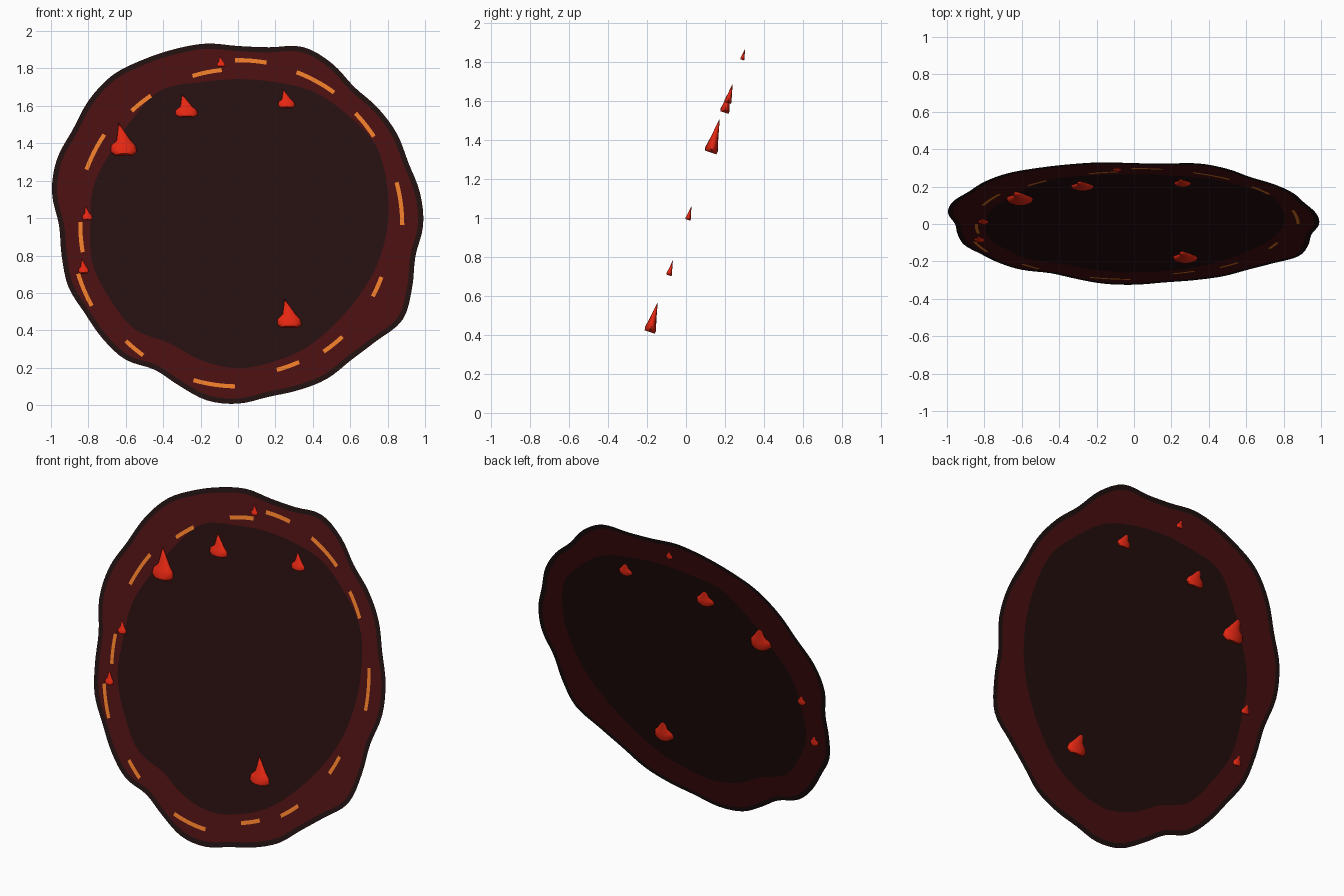
import bpy
import bmesh
from math import sin, cos, radians, pi, tau
from mathutils import Vector

cube = bpy.data.objects.get("Cube")
if cube:
    bpy.data.objects.remove(cube)

CENTRE_Z = 0.963
LEAN = 0.34                                    # backward lean per unit of height
NORMAL = Vector((0, -1, LEAN)).normalized()
STEPS = 144


def material(name, rgb):
    m = bpy.data.materials.new(name)
    m.use_nodes = True
    m.diffuse_color = (*rgb, 1)
    m.node_tree.nodes["Principled BSDF"].inputs["Base Color"].default_value = (*rgb, 1)
    return m


rim_mat = material("charred black", (0.015, 0.005, 0.005))
ring_mat = material("deep blood red", (0.066, 0.0046, 0.0056))
core_mat = material("dark maroon", (0.018, 0.0044, 0.0046))
dash_mat = material("glowing orange", (0.84, 0.2, 0.021))
flame_mat = material("flame red", (0.78, 0.02, 0.006))


def on_plane(x, z, lift=0.0):
    """Point of the leaning plane at x, z, raised along its normal."""
    return Vector((x, LEAN * (z - CENTRE_Z), z)) + NORMAL * lift


def polar(angle, radius, lift=0.0):
    return on_plane(radius * cos(angle), CENTRE_Z + radius * sin(angle), lift)


def wavy(radii, angle):
    """Smooth closed curve through evenly spaced radii."""
    n = len(radii)
    f = angle / tau * n
    i = int(f)
    t = f - i
    a, b, c, d = (radii[(i + k) % n] for k in (-1, 0, 1, 2))
    return b + 0.5 * t * (c - a + t * (2*a - 5*b + 4*c - d + t * (3*(b - c) + d - a)))


def finish(name, bm, mat, smooth=False):
    mesh = bpy.data.meshes.new(name)
    bm.to_mesh(mesh)
    bm.free()
    mesh.materials.append(mat)
    obj = bpy.data.objects.new(name, mesh)
    bpy.context.collection.objects.link(obj)
    if smooth:
        bpy.ops.object.select_all(action='DESELECT')
        obj.select_set(True)
        bpy.context.view_layer.objects.active = obj
        bpy.ops.object.shade_smooth_by_angle(angle=radians(50))
    return obj


def bridge(bm, a, b, closed=True):
    n = len(a)
    for i in range(n if closed else n - 1):
        j = (i + 1) % n
        bm.faces.new((a[i], b[i], b[j], a[j]))


# Wavy outlines of the outer edge and of the opening
outer = [.99, .988, .97, .98, .975, .965, 1, 1.013, .965, .957, .985, 1,
         1.02, 1.045, 1.04, 1.02, 1.03, 1.01, .957, .957, .965, .945, .945, .938,
         .893, .915, .952, .955, .933, .94, .95, .942, .965, 1.015, .99, .963]
inner = [.80, .825, .85, .83, .82, .79, .78, .79, .83, .80, .785, .80,
         .79, .805, .79, .785, .73, .75, .765, .755, .75, .74, .75, .775]
angles = [tau * i / STEPS for i in range(STEPS)]
edge = [wavy(outer, a) for a in angles]
ring_edge = [r - 0.028 for r in edge]
core_edge = [wavy(inner, a) for a in angles]


def band(name, outside, inside, mat):
    bm = bmesh.new()
    loops = [[bm.verts.new(polar(a, r)) for a, r in zip(angles, radii)]
             for radii in (inside, outside)]
    bridge(bm, *loops)
    finish(name, bm, mat)


band("outer_rim", edge, ring_edge, rim_mat)
band("portal_ring", ring_edge, core_edge, ring_mat)

# Dark centre sheet
bm = bmesh.new()
hub = bm.verts.new(polar(0, 0))
loop = [bm.verts.new(polar(a, r)) for a, r in zip(angles, core_edge)]
for i in range(STEPS):
    bm.faces.new((hub, loop[i], loop[(i + 1) % STEPS]))
finish("portal_centre", bm, core_mat)

# Glowing dashes: start angle, end angle, radius
dashes = [(96, 107, .832), (80, 91, .88), (54, 69, .874), (33, 43.5, .866),
          (0, 15, .878), (-28, -20, .816), (-56, -47, .818), (-75, -66, .803),
          (254, 269, .864), (226, 234, .863), (197, 209, .894), (179, 190, .843),
          (146, 160, .862), (124, 133, .833)]
for k, (start, end, radius) in enumerate(dashes):
    bm = bmesh.new()
    arc = [radians(start + (end - start) * i / 8) for i in range(9)]
    loops = [[bm.verts.new(polar(a, radius + w, 0.004)) for a in arc]
             for w in (-0.011, 0.011)]
    bridge(bm, *loops, closed=False)
    finish(f"glow_dash_{k + 1}", bm, dash_mat)

# Bent flame cones: height fraction, sideways shift, half width, half depth
flame_profile = [(0, 0, .34, .18), (.1, 0, .5, .2), (.3, -.02, .47, .15),
                 (.46, -.01, .27, .11), (.72, -.1, .14, .06)]


def flame(name, x, base, height, width, sides=16):
    bm = bmesh.new()
    rings = []
    for t, shift, half, depth in flame_profile:
        rings.append([bm.verts.new(on_plane(
            x + width * (shift + half * cos(tau * i / sides)),
            base + height * t,
            height * (depth * sin(tau * i / sides) + 0.07 * t))) for i in range(sides)])
    bm.faces.new(rings[0])
    for a, b in zip(rings, rings[1:]):
        bridge(bm, a, b)
    tip = bm.verts.new(on_plane(x - 0.2 * width, base + height, 0.07 * height))
    for i in range(sides):
        bm.faces.new((rings[-1][i], tip, rings[-1][(i + 1) % sides]))
    bmesh.ops.recalc_face_normals(bm, faces=bm.faces)
    finish(name, bm, flame_mat, smooth=True)


flames = [(-.61, 1.335, .17, .14), (-.275, 1.54, .12, .12), (.26, 1.59, .095, .09),
          (-.09, 1.81, .055, .045), (-.805, .99, .07, .055), (-.825, .705, .075, .055),
          (.275, .415, .15, .13)]
for k, spec in enumerate(flames):
    flame(f"flame_{k + 1}", *spec)
